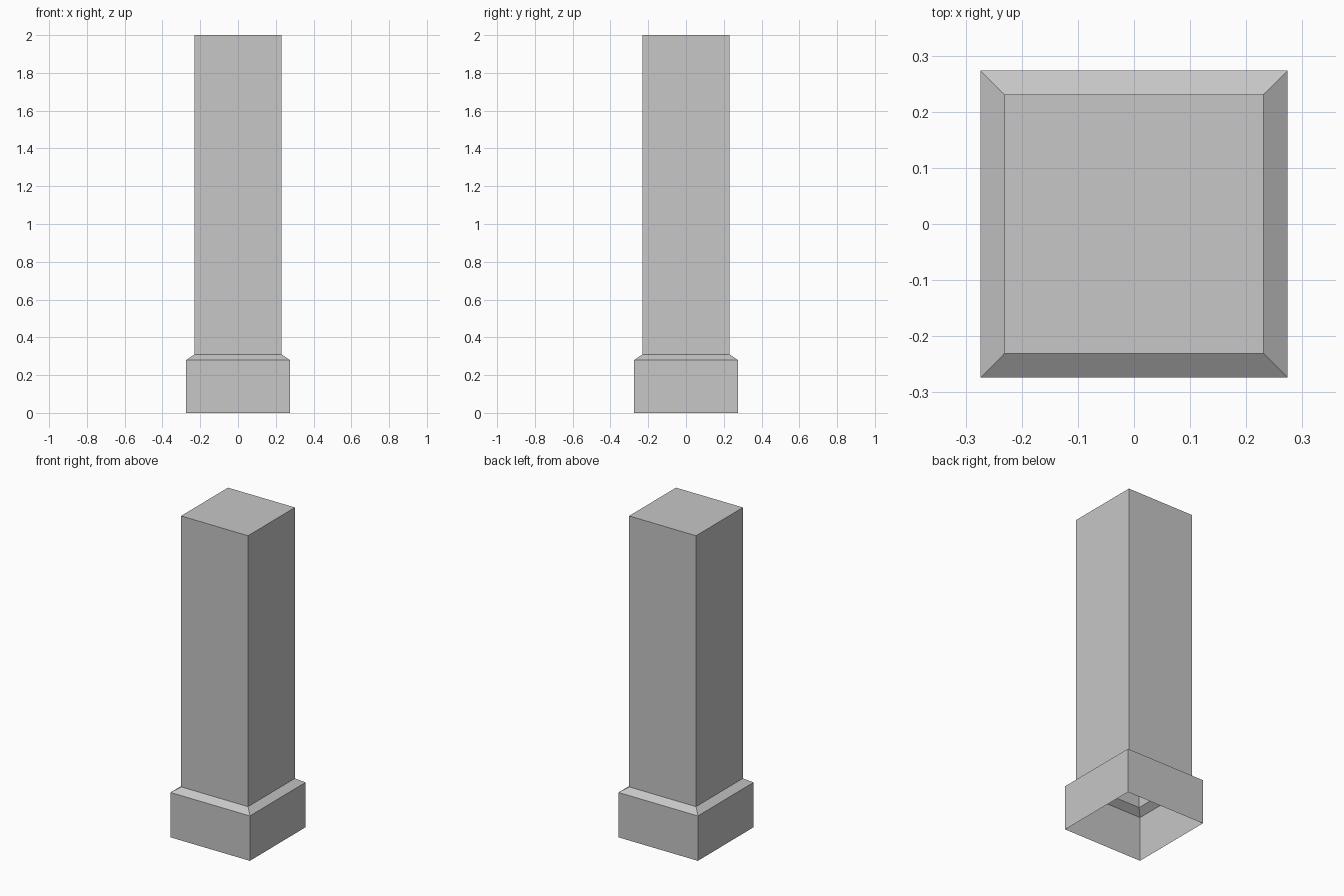
import bpy
import bmesh

cube = bpy.data.objects.get("Cube")
if cube:
    bpy.data.objects.remove(cube, do_unlink=True)

# Plain stone grey
grey = bpy.data.materials.new("stone_grey")
grey.use_nodes = True
color = (0.57, 0.57, 0.57, 1)
grey.diffuse_color = color
grey.node_tree.nodes["Principled BSDF"].inputs["Base Color"].default_value = color

BASE, SHAFT = 0.274, 0.231
# Half width and height of each square ring: plinth, sloped ledge, shaft
profile = [(BASE, 0), (BASE, 0.28), (SHAFT, 0.31), (SHAFT, 2)]
corners = [(-1, -1), (1, -1), (1, 1), (-1, 1)]

# Hollow shell, open underneath, closed on top
bm = bmesh.new()
rings = [[bm.verts.new((x * w, y * w, z)) for x, y in corners] for w, z in profile]
for low, high in zip(rings, rings[1:]):
    for i in range(4):
        j = (i + 1) % 4
        bm.faces.new((low[i], low[j], high[j], high[i]))
bm.faces.new(rings[-1])

mesh = bpy.data.meshes.new("square_pillar")
bm.to_mesh(mesh)
bm.free()
mesh.materials.append(grey)
pillar = bpy.data.objects.new("square_pillar", mesh)
bpy.context.collection.objects.link(pillar)
